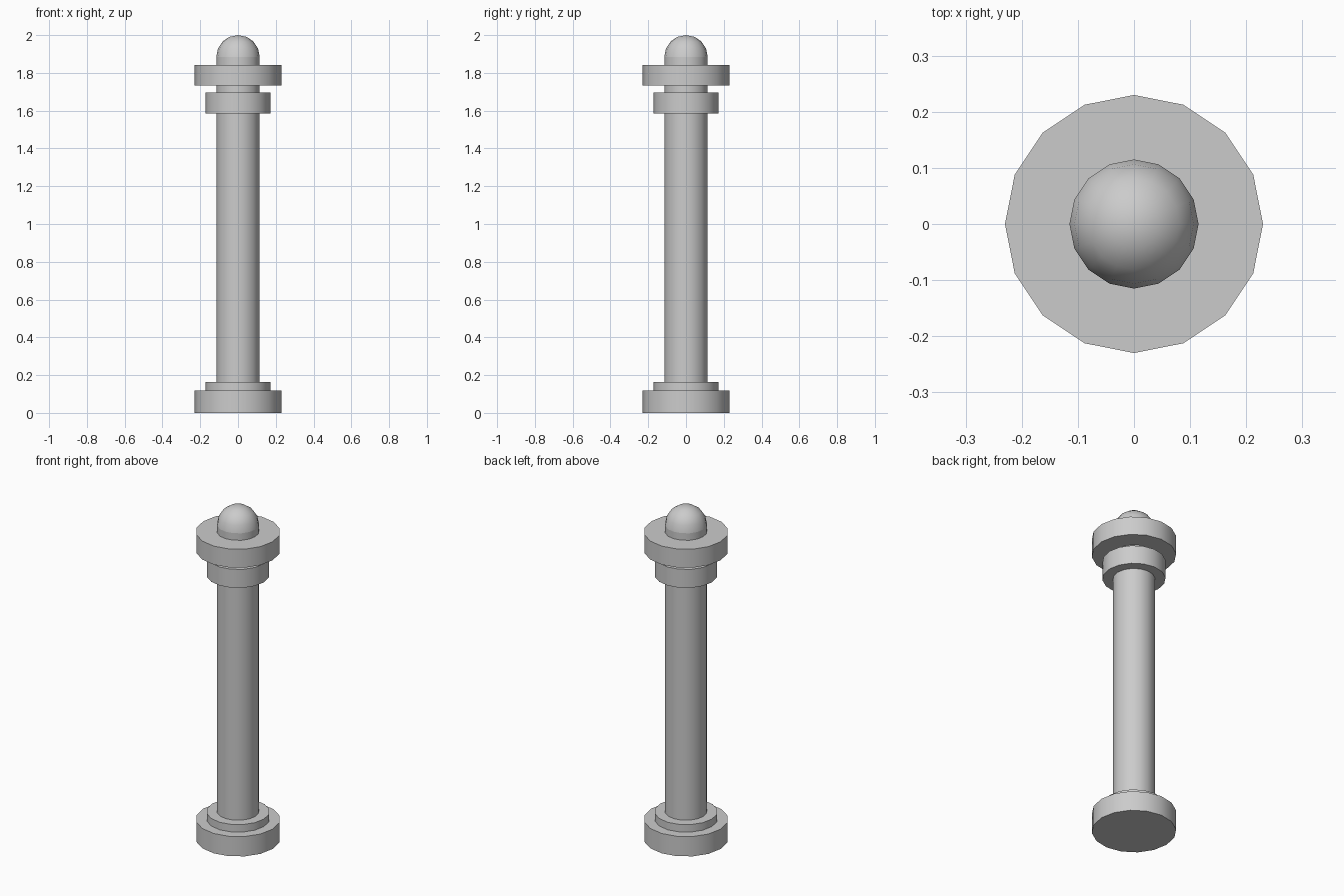
import bpy, bmesh
from mathutils import Matrix

if "Cube" in bpy.data.objects:
    bpy.data.objects.remove(bpy.data.objects["Cube"])

SIDES = 16
R_SHAFT, R_MID, R_WIDE = 0.115, 0.172, 0.23
DOME_Z = 1.885


def smooth(obj):
    bpy.ops.object.select_all(action='DESELECT')
    obj.select_set(True)
    bpy.context.view_layer.objects.active = obj
    bpy.ops.object.shade_smooth_by_angle()


def add_object(name, bm):
    mesh = bpy.data.meshes.new(name)
    bm.to_mesh(mesh)
    bm.free()
    obj = bpy.data.objects.new(name, mesh)
    bpy.context.collection.objects.link(obj)
    smooth(obj)


def disc(name, radius, z0, z1):
    bm = bmesh.new()
    bmesh.ops.create_cone(bm, cap_ends=True, segments=SIDES,
                          radius1=radius, radius2=radius, depth=z1 - z0,
                          matrix=Matrix.Translation((0, 0, (z0 + z1) / 2)))
    add_object(name, bm)


# Stepped foot, shaft and the two collars near the top
disc("base", R_WIDE, 0.0, 0.119)
disc("base_step", R_MID, 0.119, 0.164)
disc("shaft", R_SHAFT, 0.164, DOME_Z)
disc("lower_collar", R_MID, 1.584, 1.695)
disc("upper_collar", R_WIDE, 1.732, 1.843)

# Rounded cap: upper half of a sphere
bm = bmesh.new()
bmesh.ops.create_uvsphere(bm, u_segments=SIDES, v_segments=8, radius=R_SHAFT,
                          matrix=Matrix.Translation((0, 0, DOME_Z)))
lower = [v for v in bm.verts if v.co.z < DOME_Z - 0.001]
bmesh.ops.delete(bm, geom=lower, context='VERTS')
add_object("dome_cap", bm)
